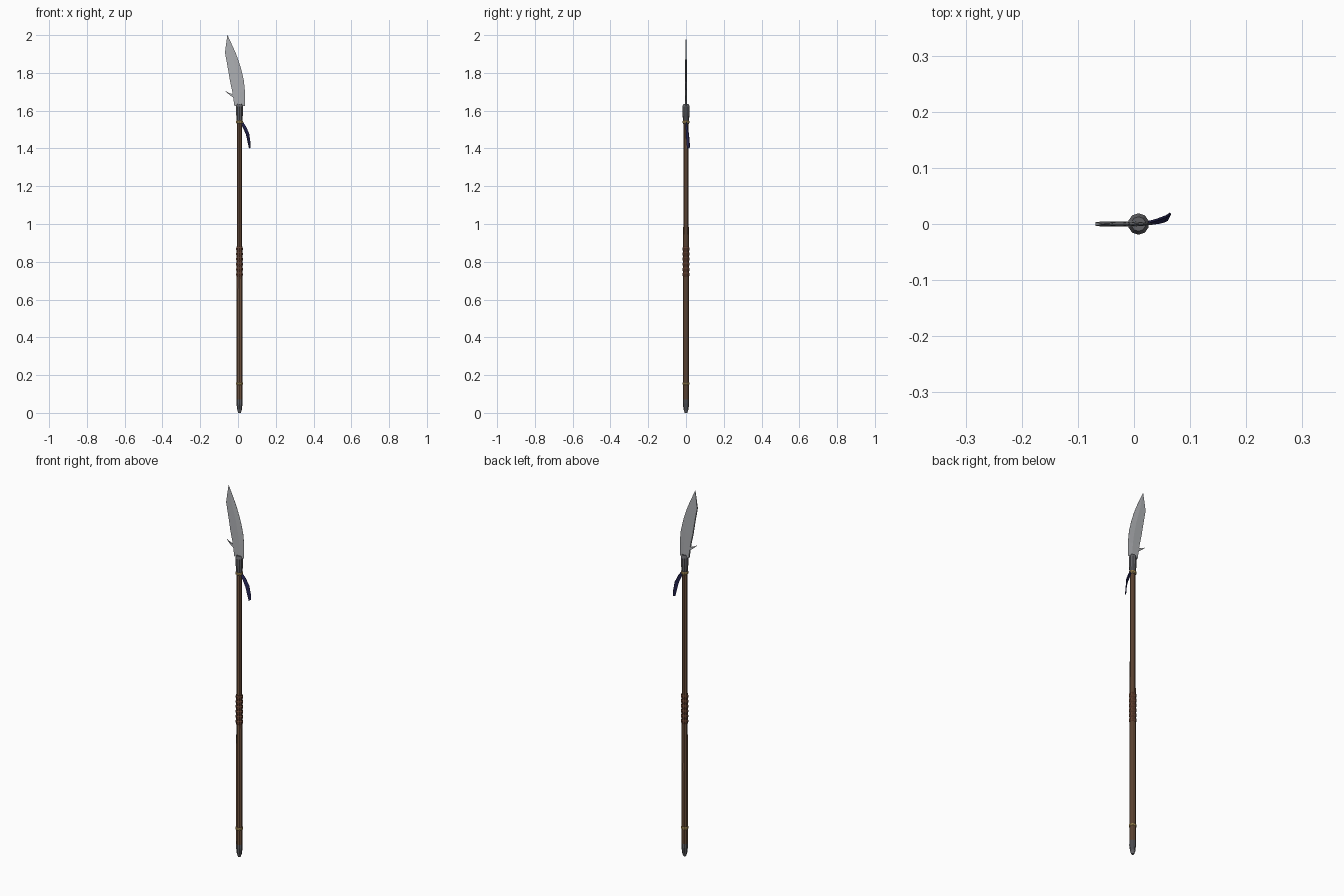
import bpy, bmesh, math
from mathutils import Vector

if "Cube" in bpy.data.objects:
    bpy.data.objects.remove(bpy.data.objects["Cube"])

CX, CY = 0.008, 0.0   # shaft axis


def material(name, rgb):
    m = bpy.data.materials.new(name)
    m.diffuse_color = (*rgb, 1)
    m.use_nodes = True
    m.node_tree.nodes["Principled BSDF"].inputs["Base Color"].default_value = m.diffuse_color
    return m


WOOD = material("wood", (0.17, 0.09, 0.05))
LEATHER = material("leather", (0.12, 0.05, 0.028))
BRASS = material("brass", (0.50, 0.34, 0.12))
IRON = material("dark_iron", (0.12, 0.12, 0.13))
STEEL = material("steel", (0.42, 0.43, 0.45))
CLOTH = material("navy_cloth", (0.02, 0.02, 0.09))


def finish(name, bm, mat):
    bmesh.ops.recalc_face_normals(bm, faces=bm.faces)
    me = bpy.data.meshes.new(name)
    bm.to_mesh(me)
    bm.free()
    me.materials.append(mat)
    ob = bpy.data.objects.new(name, me)
    bpy.context.collection.objects.link(ob)
    return ob


def loft(name, rings, mat):
    """Bridge equal-length closed rings of points and cap both ends."""
    bm = bmesh.new()
    rows = [[bm.verts.new(p) for p in r] for r in rings]
    n = len(rows[0])
    for a, b in zip(rows, rows[1:]):
        for i in range(n):
            j = (i + 1) % n
            bm.faces.new((a[i], a[j], b[j], b[i]))
    bm.faces.new(rows[0])
    bm.faces.new(rows[-1])
    return finish(name, bm, mat)


def lathe(name, profile, mat, sides=10):
    """Turn (radius, z) pairs around the shaft axis."""
    ang = [2 * math.pi * (i + 0.5) / sides for i in range(sides)]
    return loft(name, [[(CX + r * math.cos(a), CY + r * math.sin(a), z) for a in ang]
                       for r, z in profile], mat)


# Shaft, butt cap and blade socket
lathe("shaft", [(0.016, 0.05), (0.0165, 0.5), (0.0145, 1.0), (0.014, 1.56)], WOOD)
lathe("butt_cap", [(0.007, 0.0), (0.013, 0.018), (0.017, 0.05), (0.0165, 0.07)], IRON)
lathe("blade_socket", [(0.015, 1.53), (0.017, 1.56), (0.019, 1.585), (0.019, 1.622),
                       (0.013, 1.636)], IRON)

# Brass rings
for name, z in (("lower_ring", 0.155), ("upper_ring", 1.54)):
    lathe(name, [(0.015, z - 0.008), (0.019, z - 0.004), (0.019, z + 0.004),
                 (0.015, z + 0.008)], BRASS)

# Leather grip with raised wraps
lathe("grip", [(0.0165, 0.72), (0.0165, 0.88)], LEATHER)
for i in range(6):
    z = 0.733 + i * 0.027
    lathe(f"grip_wrap_{i + 1}", [(0.0155, z - 0.011), (0.0185, z - 0.005),
                                 (0.0185, z + 0.005), (0.0155, z + 0.011)], LEATHER)

# Blade: flat thick spine on the left, ground cutting edge on the right
# station: z, spine x, edge x, half thickness
stations = [(1.625, -0.019, 0.036, 0.0045), (1.70, -0.030, 0.037, 0.0045),
            (1.76, -0.043, 0.031, 0.0045), (1.82, -0.053, 0.017, 0.0042),
            (1.87, -0.062, 0.001, 0.004), (1.907, -0.069, -0.013, 0.0035),
            (1.96, -0.062, -0.037, 0.002), (2.0, -0.0565, -0.0555, 0.0005)]
rings = []
for z, s, e, t in stations:
    ridge = s + (e - s) * 0.6
    rings.append([(s, CY - t, z), (ridge, CY - t * 0.85, z), (e, CY - 0.0004, z),
                  (e, CY + 0.0004, z), (ridge, CY + t * 0.85, z), (s, CY + t, z)])
loft("blade", rings, STEEL)

# Hook on the back of the blade: x, z, half height, half thickness
hook = [(-0.020, 1.677, 0.010, 0.004), (-0.034, 1.682, 0.007, 0.0035),
        (-0.048, 1.690, 0.004, 0.0025), (-0.066, 1.704, 0.0007, 0.0007)]
loft("back_hook", [[(x, CY - t, z - h), (x, CY + t, z - h), (x, CY + t, z + h),
                    (x, CY - t, z + h)] for x, z, h, t in hook], STEEL)

# Cloth tassel: strip bending outward, then hanging down
# centre x, y, z, half width vector (x, y, z)
strip = [((0.020, 0.001, 1.537), (0.004, 0.002, 0.006)),
         ((0.036, 0.004, 1.510), (0.006, 0.004, 0.005)),
         ((0.051, 0.008, 1.475), (0.007, 0.006, 0.004)),
         ((0.058, 0.011, 1.435), (0.006, 0.007, 0.001)),
         ((0.062, 0.013, 1.402), (0.003, 0.006, 0.002))]
thick = Vector((0.0012, -0.0016, 0))
rings = []
for c, w in strip:
    c, w = Vector(c), Vector(w)
    rings.append([c - w - thick, c + w - thick, c + w + thick, c - w + thick])
loft("cloth_tassel", rings, CLOTH)
